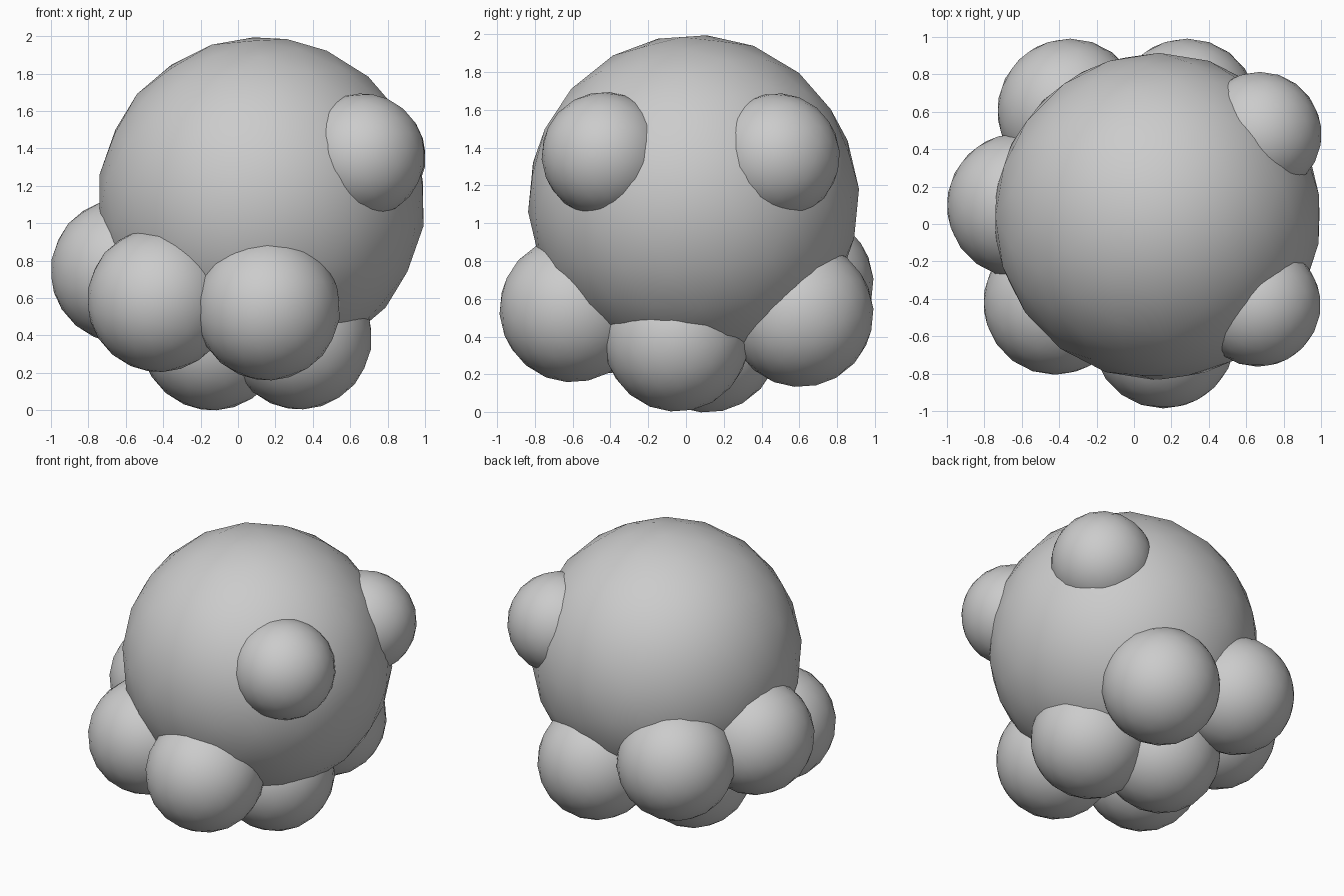
import bpy
from math import radians

if "Cube" in bpy.data.objects:
    bpy.data.objects.remove(bpy.data.objects["Cube"])


def ball(name, centre, radius):
    """Smooth-shaded low-poly ball, slightly tilted off its pole."""
    bpy.ops.mesh.primitive_ico_sphere_add(
        subdivisions=3, radius=radius, location=centre,
        rotation=(radians(4), radians(9), 0))
    obj = bpy.context.object
    obj.name = name
    bpy.ops.object.shade_smooth()
    return obj


# Large central body
ball("body", (0.125, 0.04, 1.12), 0.877)

# Pair of bumps on the upper right side
for i, centre in enumerate([(0.665, -0.43, 1.36), (0.67, 0.48, 1.353)]):
    ball(f"upper_bump_{i + 1}", centre, 0.334)

# Cluster of balls carrying the body: ring of five, then two at the bottom
lower = [
    (0.16, -0.60, 0.545),
    (-0.42, -0.42, 0.59),
    (-0.615, 0.10, 0.745),
    (-0.345, 0.605, 0.68),
    (0.28, 0.605, 0.52),
    (0.33, -0.05, 0.39),
    (-0.135, 0.11, 0.385),
]
for i, centre in enumerate(lower):
    ball(f"lower_ball_{i + 1}", centre, 0.387)
